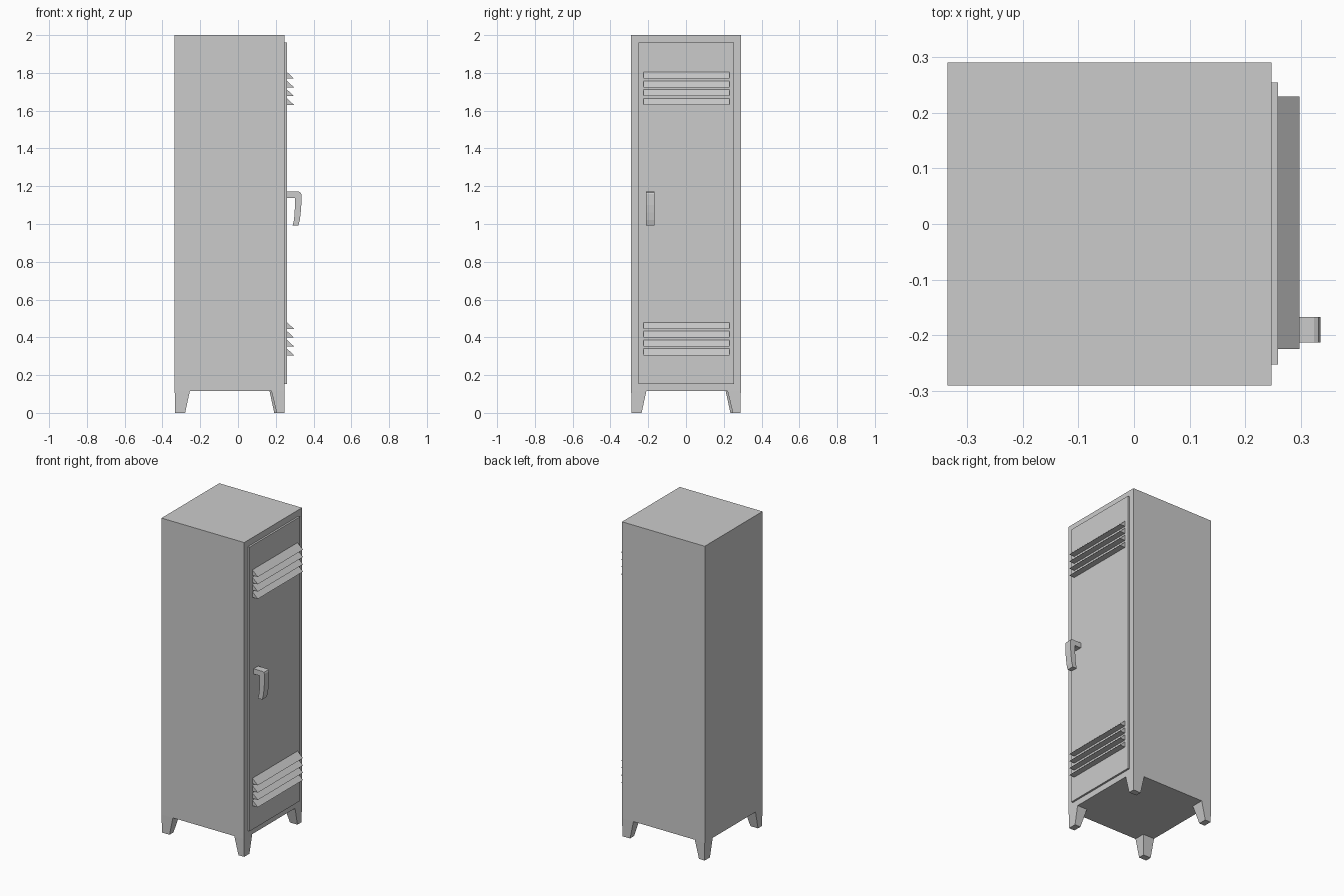
import bpy

if "Cube" in bpy.data.objects:
    bpy.data.objects.remove(bpy.data.objects["Cube"])

X0, X1, Y = -0.335, 0.247, 0.29   # cabinet extents
DOOR_X = 0.259                    # outer door surface


def make_mesh(name, verts, faces):
    me = bpy.data.meshes.new(name)
    me.from_pydata(verts, [], faces)
    ob = bpy.data.objects.new(name, me)
    bpy.context.collection.objects.link(ob)
    return ob


def loft(name, a, b):
    """Closed solid between two matching loops of points."""
    n = len(a)
    faces = [tuple(reversed(range(n))), tuple(range(n, 2 * n))]
    faces += [(i, (i + 1) % n, (i + 1) % n + n, i + n) for i in range(n)]
    return make_mesh(name, a + b, faces)


def rect(x0, x1, y0, y1, z):
    return [(x0, y0, z), (x1, y0, z), (x1, y1, z), (x0, y1, z)]


def box(name, x0, x1, y0, y1, z0, z1):
    return loft(name, rect(x0, x1, y0, y1, z0), rect(x0, x1, y0, y1, z1))


def extrude_y(name, profile, y0, y1):
    """Extrude a counter-clockwise (x, z) profile along y."""
    return loft(name, [(x, y1, z) for x, z in profile],
                [(x, y0, z) for x, z in profile])


# Cabinet and raised door
box("cabinet_body", X0, X1, -Y, Y, 0.115, 2.0)
box("door", X1 - 0.005, DOOR_X, -0.252, 0.254, 0.153, 1.96)

# Two groups of wedge-shaped vent louvres
for group, base in (("lower", 0.305), ("upper", 1.63)):
    for i in range(4):
        z = base + i * 0.0465
        extrude_y(f"{group}_louvre_{i + 1}",
                  [(DOOR_X - 0.004, z), (0.297, z), (DOOR_X - 0.004, z + 0.039)],
                  -0.225, 0.229)

# Hooked door handle
extrude_y("door_handle", [
    (0.255, 1.138), (0.301, 1.138), (0.301, 1.09), (0.299, 1.045),
    (0.295, 1.015), (0.289, 0.991), (0.319, 0.991), (0.327, 1.02),
    (0.332, 1.06), (0.335, 1.10), (0.335, 1.158), (0.331, 1.167),
    (0.323, 1.171), (0.255, 1.171)], -0.213, -0.167)

# Tapered corner legs; wide and narrow sides alternate around the cabinet
for sx in (-1, 1):
    for sy in (-1, 1):
        cx = X1 if sx > 0 else X0
        wide, narrow = (0.08, 0.055), (0.07, 0.042)
        wx, wy = (wide, narrow) if sx == sy else (narrow, wide)

        def foot(k, inset, z):
            xs = sorted((cx - sx * inset, cx - sx * wx[k]))
            ys = sorted((sy * (Y - inset), sy * (Y - wy[k])))
            return rect(*xs, *ys, z)

        name = ("back" if sy > 0 else "front") + ("_right" if sx > 0 else "_left")
        loft(name + "_leg", foot(1, 0.002, 0.0), foot(0, 0.0, 0.115))
